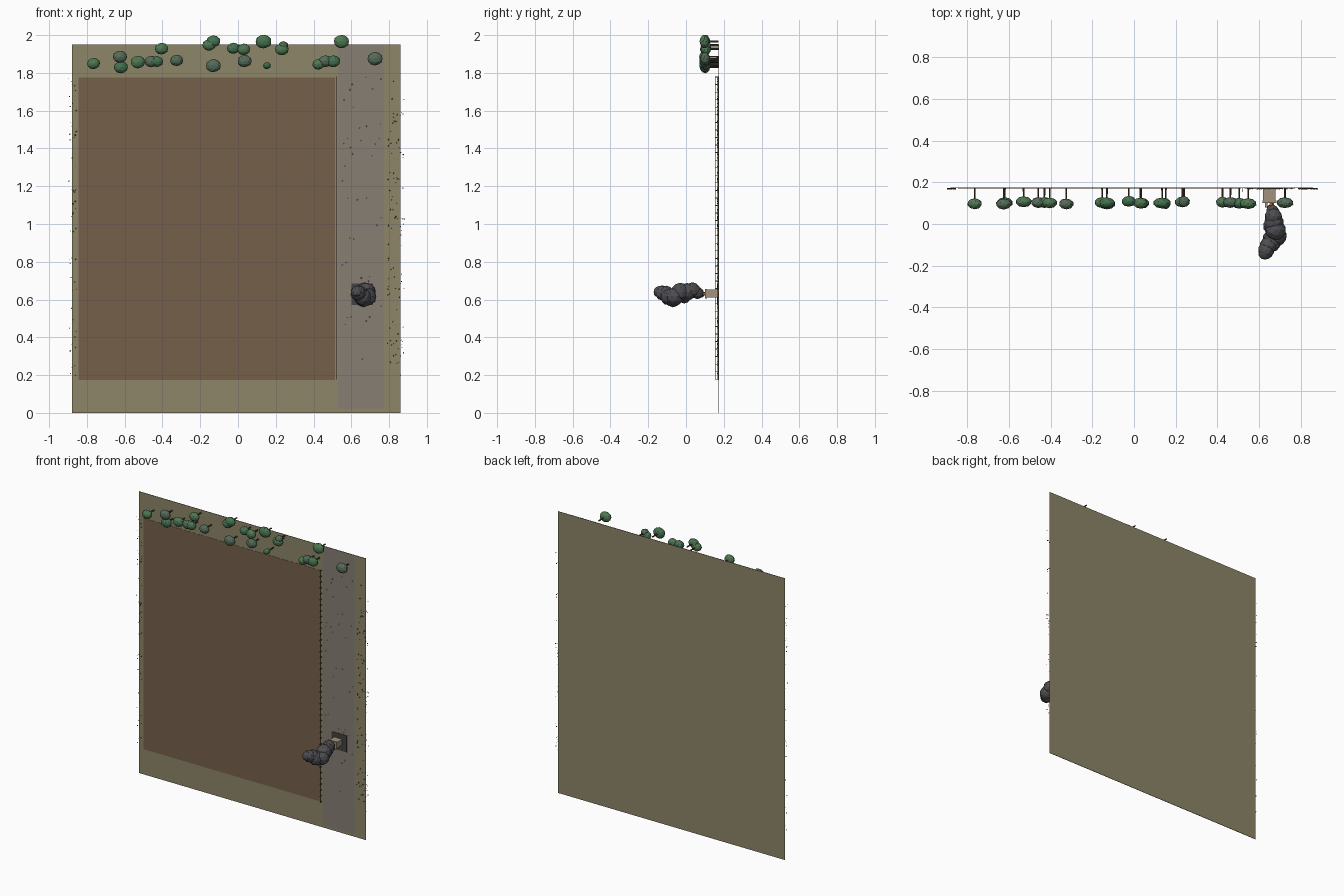
import bpy, bmesh, math, random
from mathutils import Matrix, Vector

random.seed(4)


def mat(name, c):
    m = bpy.data.materials.new(name)
    m.diffuse_color = (*c, 1)
    return m


SOIL = mat("dry_grass", (0.27, 0.24, 0.14))
FIELD = mat("ploughed_soil", (0.18, 0.115, 0.07))
ROAD = mat("dirt_road", (0.24, 0.21, 0.17))
SMOKE = mat("smoke", (0.075, 0.075, 0.085))
LEAF = [mat("leaf_a", (0.08, 0.19, 0.085)), mat("leaf_b", (0.09, 0.15, 0.10)),
        mat("leaf_c", (0.06, 0.17, 0.08))]
BARK = mat("bark", (0.09, 0.06, 0.035))
WALL = mat("wall", (0.36, 0.29, 0.2))
DARK = mat("scorched", (0.06, 0.055, 0.05))
FIRE = mat("ember", (0.35, 0.13, 0.05))
PALE = mat("pale_stone", (0.4, 0.37, 0.33))


def finish(bm, name, m):
    me = bpy.data.meshes.new(name)
    bm.to_mesh(me)
    bm.free()
    me.materials.append(m)
    ob = bpy.data.objects.new(name, me)
    bpy.context.collection.objects.link(ob)
    return ob


def add_box(bm, x0, x1, y0, y1, z0, z1):
    mx = Matrix.Translation(((x0 + x1) / 2, (y0 + y1) / 2, (z0 + z1) / 2))
    mx = mx @ Matrix.Diagonal((x1 - x0, y1 - y0, z1 - z0, 1))
    bmesh.ops.create_cube(bm, size=1, matrix=mx)


def box(name, m, *b):
    bm = bmesh.new()
    add_box(bm, *b)
    return finish(bm, name, m)


def add_blob(bm, c, r, jitter=0.08, sub=2):
    res = bmesh.ops.create_icosphere(bm, subdivisions=sub, radius=1)
    for v in res["verts"]:
        k = 1 + random.uniform(-jitter, jitter)
        v.co = Vector(c) + Vector((v.co.x * r[0], v.co.y * r[1], v.co.z * r[2])) * k


# terrain layers, the sheet faces -y
box("ground", SOIL, -0.88, 0.86, 0.172, 0.175, 0, 1.95)
box("field", FIELD, -0.845, 0.513, 0.1705, 0.173, 0.175, 1.775)
box("road", ROAD, 0.53, 0.772, 0.171, 0.173, 0.02, 1.95)

# fence between field and road
bm = bmesh.new()
for y in (0.157, 0.164):
    add_box(bm, 0.519, 0.521, y, y + 0.0015, 0.178, 1.778)
for i in range(41):
    z = 0.178 + i * 0.04
    add_box(bm, 0.518, 0.522, 0.153, 0.173, z - 0.002, z + 0.002)
finish(bm, "fence", BARK)


# scattered scrub and stones
def scatter(name, m, n, x0, x1, z0, z1, size):
    bm = bmesh.new()
    for _ in range(n):
        r = random.uniform(0.4, 1) * size
        p = (random.uniform(x0, x1), 0.172 - r * 0.6, random.uniform(z0, z1))
        add_blob(bm, p, (r, r * 1.2, r), 0.2, 1)
    finish(bm, name, m)


scatter("scrub_left", BARK, 60, -0.895, -0.855, 0.18, 1.78, 0.004)
scatter("scrub_right", BARK, 110, 0.79, 0.88, 0.18, 1.78, 0.004)
scatter("road_stones", PALE, 45, 0.54, 0.77, 0.18, 1.78, 0.0045)

# trees: x, z, crown radius
trees = [(-0.765, 1.85, .035), (-0.625, 1.885, .038), (-0.62, 1.83, .038),
         (-0.53, 1.857, .039), (-0.46, 1.86, .035), (-0.43, 1.86, .034),
         (-0.405, 1.928, .036), (-0.325, 1.866, .035), (-0.13, 1.967, .037),
         (-0.153, 1.948, .036), (-0.13, 1.838, .040), (-0.025, 1.93, .034),
         (0.03, 1.925, .035), (0.035, 1.863, .038), (0.135, 1.966, .043),
         (0.232, 1.925, .037), (0.24, 1.945, .026), (0.153, 1.838, .021),
         (0.425, 1.845, .032), (0.463, 1.862, .036), (0.505, 1.861, .037),
         (0.548, 1.966, .041), (0.725, 1.875, .041)]
for i, (x, z, r) in enumerate(trees):
    bm = bmesh.new()
    mx = Matrix.Translation((x, 0.138, z)) @ Matrix.Rotation(math.pi / 2, 4, 'X')
    bmesh.ops.create_cone(bm, cap_ends=True, segments=6, radius1=0.005,
                          radius2=0.004, depth=0.07, matrix=mx)
    finish(bm, f"trunk_{i}", BARK)
    bm = bmesh.new()
    add_blob(bm, (x, random.uniform(0.093, 0.109), z), (r, 0.026, r * 0.86), 0.03)
    finish(bm, f"crown_{i}", LEAF[i % 3])

# burning hut on a scorched patch
box("scorched_patch", DARK, 0.60, 0.715, 0.168, 0.172, 0.57, 0.685)
box("hut_walls", WALL, 0.62, 0.68, 0.11, 0.172, 0.61, 0.652)
box("hut_roof", WALL, 0.617, 0.683, 0.10, 0.112, 0.606, 0.656)
box("chimney", WALL, 0.63, 0.642, 0.08, 0.101, 0.625, 0.64)
bm = bmesh.new()
for x, y, z, r in [(.66, .085, .63, .014), (.668, .07, .645, .016), (.65, .075, .62, .012)]:
    add_blob(bm, (x, y, z), (r, r * 1.5, r), 0.1, 1)
finish(bm, "embers", FIRE)

# smoke plume drifting away from the hut
puffs = [(.665, .06, .635, .032), (.67, .035, .65, .042), (.672, .005, .64, .048),
         (.66, -.01, .62, .04), (.68, -.03, .64, .05), (.685, -.06, .615, .048),
         (.665, -.07, .605, .046), (.66, -.09, .615, .046), (.645, -.105, .63, .042),
         (.635, -.125, .635, .04), (.63, -.14, .64, .032)]
bm = bmesh.new()
for x, y, z, r in puffs:
    add_blob(bm, (x, y, z), (r, r, r), 0.04)
finish(bm, "smoke_plume", SMOKE)
